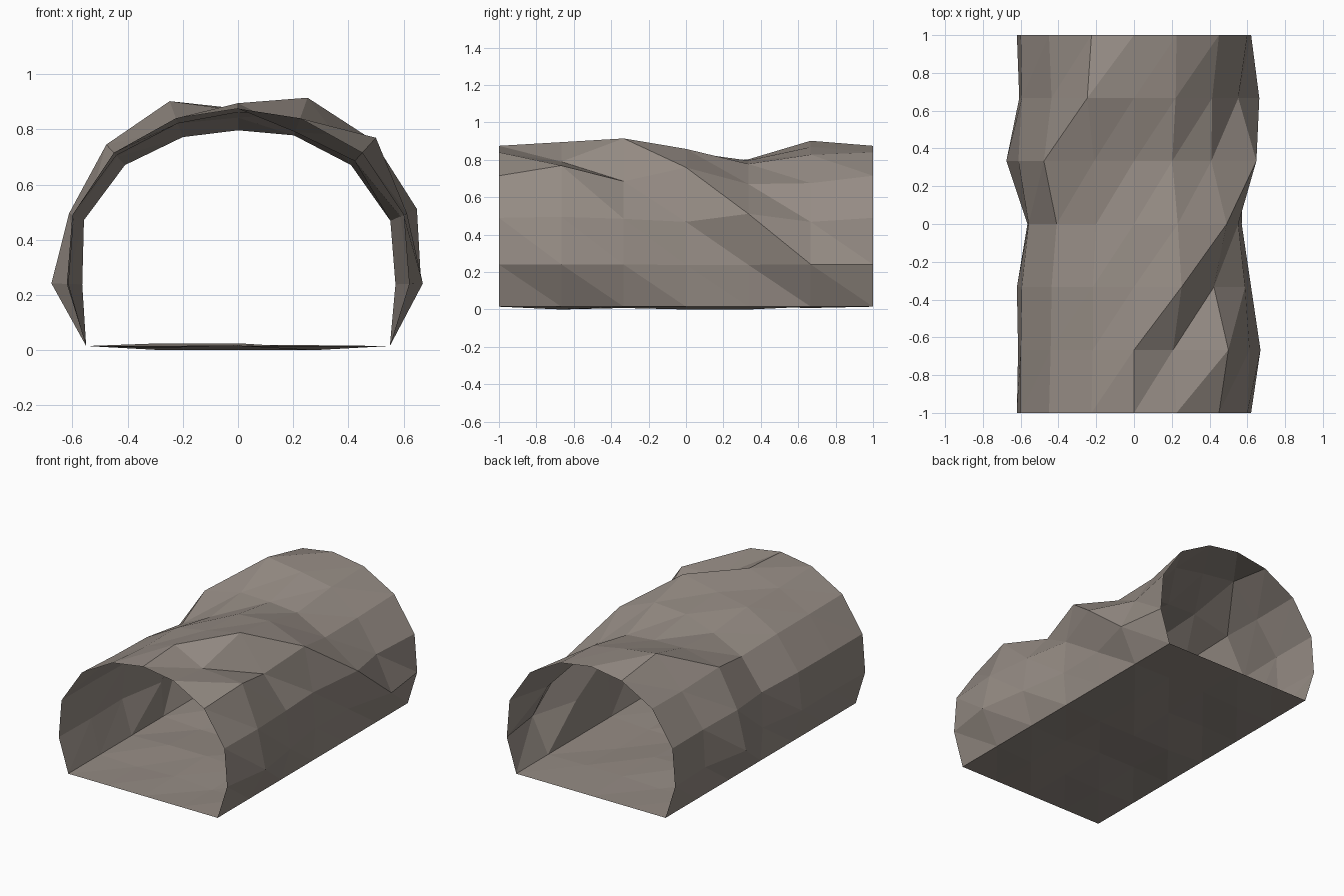
import bpy
import bmesh
import random

random.seed(4)
cube = bpy.data.objects.get("Cube")
if cube:
    bpy.data.objects.remove(cube, do_unlink=True)

# One stone colour for the whole tunnel
stone = bpy.data.materials.new("taupe_stone")
stone.use_nodes = True
colour = (0.30, 0.26, 0.23, 1)
stone.diffuse_color = colour
shader = stone.node_tree.nodes["Principled BSDF"]
shader.inputs["Base Color"].default_value = colour
shader.inputs["Roughness"].default_value = 0.9

RINGS = 7
PIVOT = 0.22  # height the rock bulges out from


def ring_y(i):
    return -1 + 2 * i / (RINGS - 1)


def sheet(name, rows):
    """Join rows of points into a flat shaded, diagonally split surface."""
    bm = bmesh.new()
    grid = [[bm.verts.new(p) for p in row] for row in rows]
    for near, far in zip(grid, grid[1:]):
        for j in range(len(near) - 1):
            bm.faces.new((near[j], near[j + 1], far[j + 1]))
            bm.faces.new((near[j], far[j + 1], far[j]))
    mesh = bpy.data.meshes.new(name)
    bm.to_mesh(mesh)
    bm.free()
    mesh.materials.append(stone)
    obj = bpy.data.objects.new(name, mesh)
    bpy.context.collection.objects.link(obj)
    return obj


# Arch profile, mirrored about the crown
half = [(0.55, 0.015), (0.62, 0.24), (0.6, 0.49), (0.45, 0.715), (0.225, 0.84)]
profile = [(-x, z) for x, z in half] + [(0, 0.875)] + half[::-1]

# Bulges and dents of the inner rings, from the -x side over to +x
even = [1] * 9
bulges = [
    even,
    [.99, 1, .98, .97, 1.03, .92, 1.11, 1.02, 1.08],
    [1, .99, .97, .97, .98, 1.12, .94, .98, 1],
    [.91, .93, .91, .89, .95, 1.03, 1.09, .92, .92],
    [1.09, 1.02, 1.06, .94, .88, .9, .91, 1.08, .93],
    [.98, .99, .97, 1.1, .99, .98, .92, .92, 1.07],
    even,
]

# Rocky vault
rows = []
for i, bulge in enumerate(bulges):
    scales = [1] + bulge + [1]
    rows.append([(x * s, ring_y(i), PIVOT + (z - PIVOT) * s)
                 for (x, z), s in zip(profile, scales)])
sheet("tunnel_vault", rows)

# Slightly uneven floor, level along its border
COLUMNS = 4
floor = []
for i in range(RINGS):
    row = []
    for j in range(COLUMNS + 1):
        border = i in (0, RINGS - 1) or j in (0, COLUMNS)
        z = 0.015 if border else random.choice((0, 0.008, 0.018, 0.025))
        row.append((-0.55 + 1.1 * j / COLUMNS, ring_y(i), z))
    floor.append(row)
sheet("tunnel_floor", floor)
